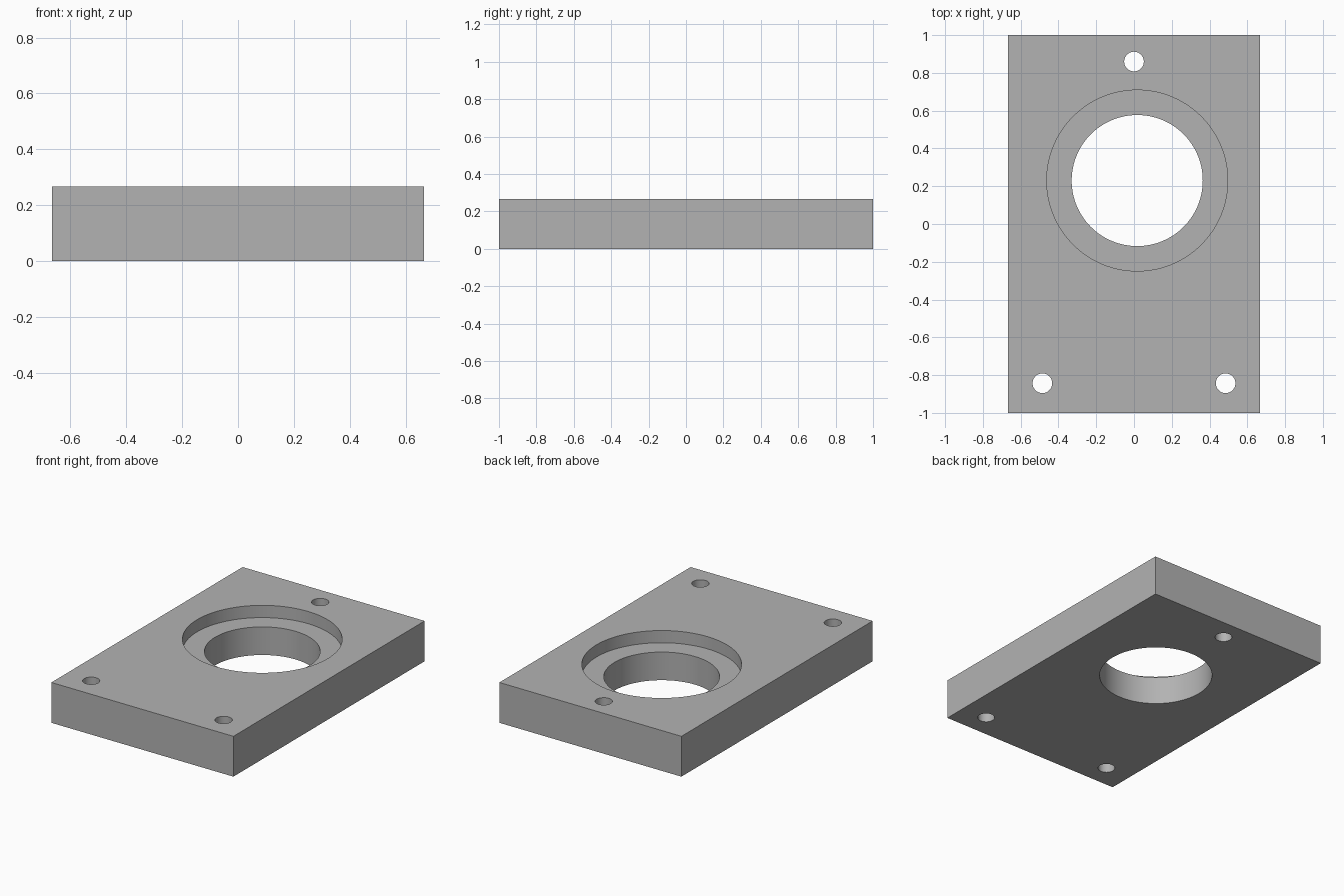
import bpy
import math

cube = bpy.data.objects.get("Cube")
if cube:
    bpy.data.objects.remove(cube, do_unlink=True)

WIDTH, LENGTH, HEIGHT = 1.333, 2.0, 0.267
LEDGE_Z = 0.186
BORE = (0.017, 0.23)

grey = bpy.data.materials.new("plain grey")
grey.use_nodes = True
color = (0.45, 0.45, 0.45, 1)
grey.diffuse_color = color
grey.node_tree.nodes["Principled BSDF"].inputs["Base Color"].default_value = color

# Rectangular plate
bpy.ops.mesh.primitive_cube_add(size=1, location=(0, 0, HEIGHT / 2))
plate = bpy.context.object
plate.name = "mounting_plate"
plate.scale = (WIDTH, LENGTH, HEIGHT)
bpy.ops.object.transform_apply(location=True, rotation=False, scale=True)
plate.data.materials.append(grey)


def drill(name, center, radius, bottom, sides):
    """Cut a round vertical hole from the given height up through the top."""
    top = HEIGHT + 0.1
    bpy.ops.mesh.primitive_cylinder_add(
        vertices=sides, radius=radius, depth=top - bottom,
        location=(*center, (top + bottom) / 2))
    cutter = bpy.context.object
    cutter.name = name + "_cutter"
    cutter.data.materials.append(grey)
    cut = plate.modifiers.new(name, "BOOLEAN")
    cut.operation = "DIFFERENCE"
    cut.solver = "EXACT"
    cut.object = cutter
    bpy.ops.object.select_all(action="DESELECT")
    plate.select_set(True)
    bpy.context.view_layer.objects.active = plate
    bpy.ops.object.modifier_apply(modifier=name)
    bpy.data.objects.remove(cutter, do_unlink=True)


# Stepped bore
drill("counterbore", BORE, 0.479, LEDGE_Z, 128)
drill("through_bore", BORE, 0.347, -0.1, 128)

# Three screw holes
for name, center in (("back_hole", (0, 0.86)),
                     ("front_left_hole", (0.485, -0.843)),
                     ("front_right_hole", (-0.485, -0.843))):
    drill(name, center, 0.052, -0.1, 48)

# Smooth bore walls with crisp rims
bpy.ops.object.shade_smooth_by_angle(angle=math.radians(30))
